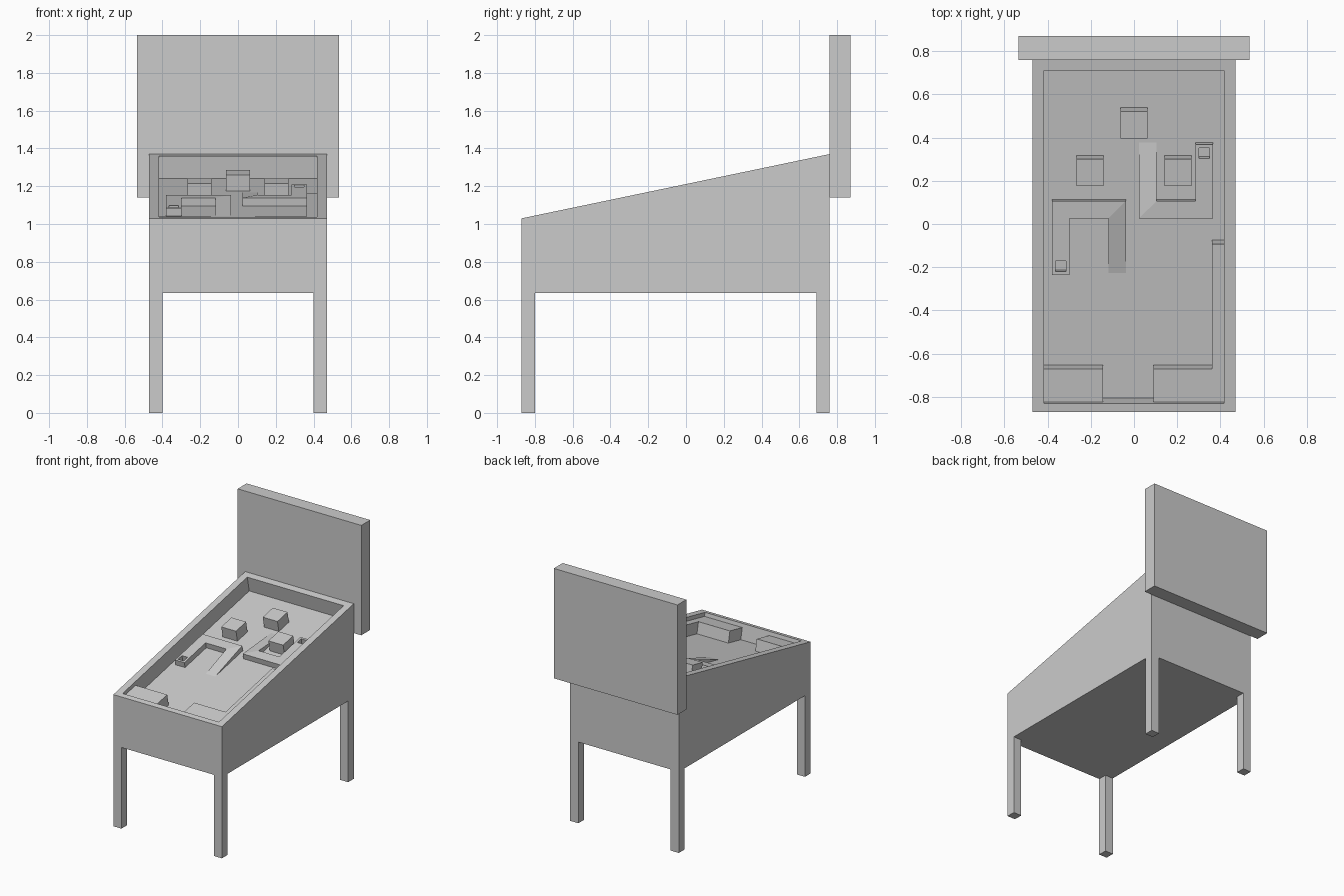
import bpy, bmesh, math
from mathutils import Matrix, Vector

cube = bpy.data.objects.get("Cube")
if cube:
    bpy.data.objects.remove(cube, do_unlink=True)

grey = bpy.data.materials.new("plain_grey")
grey.use_nodes = True
COLOUR = (0.6, 0.6, 0.6, 1)
grey.diffuse_color = COLOUR
grey.node_tree.nodes["Principled BSDF"].inputs["Base Color"].default_value = COLOUR


def rect(x0, x1, y0, y1):
    return [(x0, y0), (x1, y0), (x1, y1), (x0, y1)]


def prism(name, outline, heights, frame=Matrix(), rim=None, down=None):
    """Raise an outline to one height, or one per corner; optionally sink a pocket in the top."""
    n = len(outline)
    if not isinstance(heights, (list, tuple)):
        heights = [heights] * n
    bm = bmesh.new()
    base = [bm.verts.new((x, y, 0)) for x, y in outline]
    top = [bm.verts.new((x, y, h)) for (x, y), h in zip(outline, heights)]

    def band(a, b):
        for i in range(n):
            j = (i + 1) % n
            bm.faces.new((a[i], a[j], b[j], b[i]))

    bm.faces.new(base[::-1])
    band(base, top)
    if rim:
        edge = [bm.verts.new(p) for p in rim]
        floor = [bm.verts.new(p + down) for p in rim]
        band(top, edge)
        band(edge, floor)
        bm.faces.new(floor)
    else:
        bm.faces.new(top)
    bmesh.ops.remove_doubles(bm, verts=bm.verts, dist=0.0001)
    bmesh.ops.recalc_face_normals(bm, faces=bm.faces)
    mesh = bpy.data.meshes.new(name)
    bm.to_mesh(mesh)
    bm.free()
    mesh.materials.append(grey)
    obj = bpy.data.objects.new(name, mesh)
    obj.matrix_world = frame
    bpy.context.collection.objects.link(obj)
    return obj


def lift(z):
    return Matrix.Translation((0, 0, z))


# Overall cabinet dimensions
HALF, FRONT, BACK = 0.47, -0.87, 0.76
BASE, LOW, HIGH = 0.635, 1.03, 1.37
DEPTH = 0.12
tilt = math.atan2(HIGH - LOW, BACK - FRONT)
slope = Matrix.Translation((0, FRONT, LOW)) @ Matrix.Rotation(tilt, 4, 'X')
field = slope @ lift(-DEPTH)

# Cabinet with a sloping top and sunken playfield
IN, U0, U1 = 0.417, 0.04, 1.614
rim = [lift(-BASE) @ slope @ Vector((x, u, 0)) for x, u in rect(-IN, IN, U0, U1)]
down = slope.to_3x3() @ Vector((0, 0, -DEPTH))
lo, hi = LOW - BASE, HIGH - BASE
prism("cabinet", rect(-HALF, HALF, FRONT, BACK), [lo, lo, hi, hi], lift(BASE), rim, down)

# Legs
LEG = 0.07
for side, x in (("right", -HALF), ("left", HALF - LEG)):
    for end, y in (("front", FRONT), ("back", BACK - LEG)):
        prism(f"{end}_{side}_leg", rect(x, x + LEG, y, y + LEG), BASE)

# Upright back panel
prism("back_box", rect(-0.535, 0.535, BACK, 0.87), 0.86, lift(1.14))

# Square bumpers
B = 0.0635
for name, x, u in (("centre", 0, 1.351), ("right", -0.204, 1.125), ("left", 0.204, 1.125)):
    prism(f"{name}_bumper", rect(x - B, x + B, u - B, u + B), 0.087, field)

# Front corner block, and the block joined to the ball lane wall
prism("right_corner_block", rect(-IN, -0.143, U0, 0.197), 0.09, field)
prism("lane_wall", [(0.09, U0), (IN, U0), (IN, 0.787), (0.362, 0.787),
                    (0.362, 0.197), (0.09, 0.197)], 0.09, field)

# Hooked rails, each with a ramp at one end and a pocket at the other
W, L, T, H = 0.171, 0.1745, 0.081, 0.043
for side, x, u, turn in (("right", -0.209, 0.806, 0), ("left", 0.194, 1.074, math.pi)):
    frame = field @ Matrix.Translation((x, u, 0)) @ Matrix.Rotation(turn, 4, 'Z')
    prism(f"{side}_rail", [(-W, T - L), (T - W, T - L), (T - W, L - T),
                           (W - T, L - T), (W, L), (-W, L)], H, frame)
    prism(f"{side}_ramp", [(W - T, -L), (W, -L), (W, L), (W - T, L - T)],
          [0, 0, H, H], frame)
    m = 0.016
    hole = [Vector((*p, H)) for p in rect(m - W, T - W - m, m - L, T - L - m)]
    prism(f"{side}_rail_pocket", rect(-W, T - W, -L, T - L), H, frame,
          hole, Vector((0, 0, 0.002 - H)))
